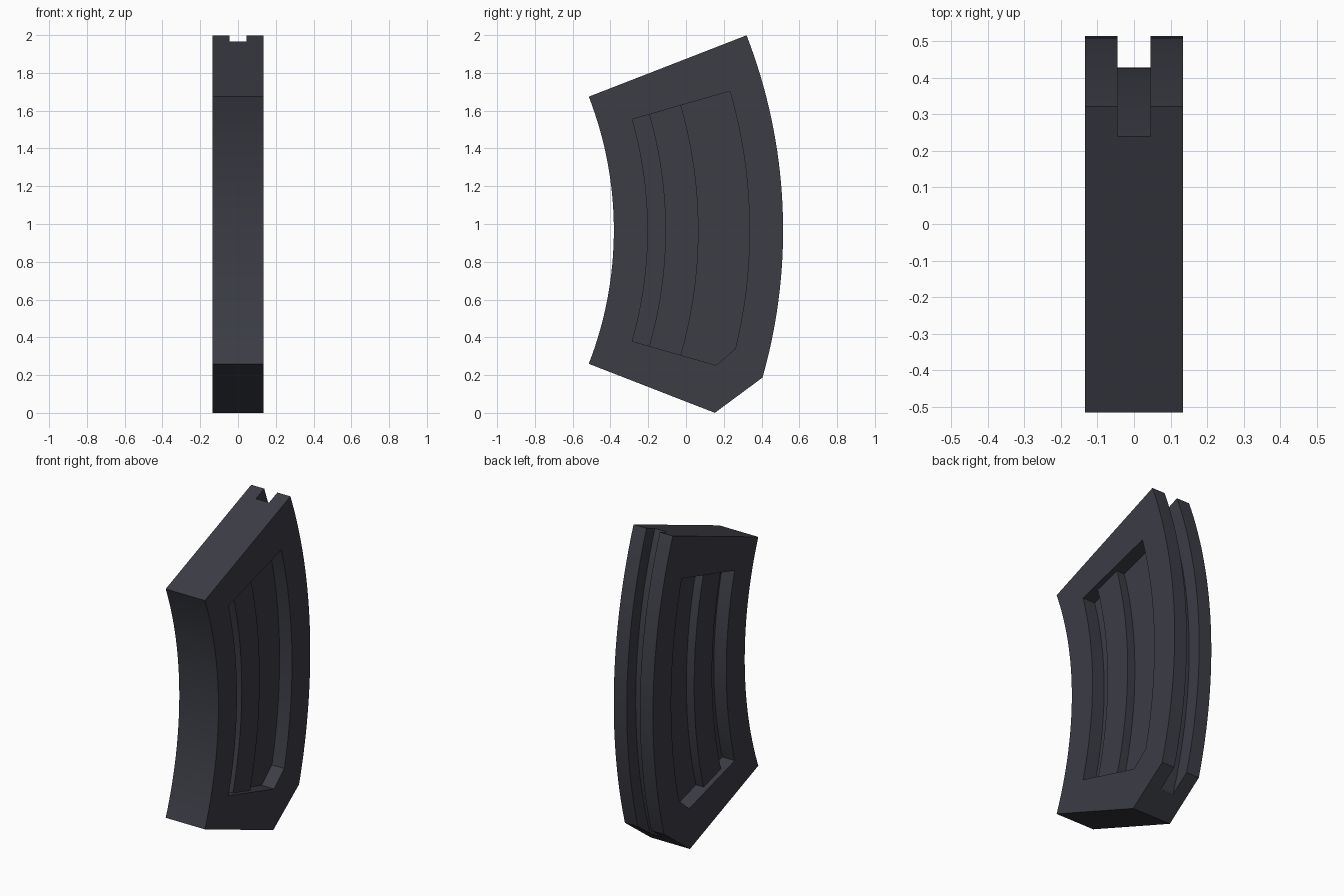
import bpy, bmesh
from math import radians, sin, cos

if "Cube" in bpy.data.objects:
    bpy.data.objects.remove(bpy.data.objects["Cube"])

CY, CZ = -2.333, 0.967      # common centre of all the arcs (y, z)
HALF = 0.134                # half thickness
DEPTH, RIB_TOP = 0.085, 0.032


def polar(r, a):
    a = radians(a)
    return (CY + r * cos(a), CZ + r * sin(a))


def arc(r, a0, a1, n=32):
    return [polar(r, a0 + (a1 - a0) * i / n) for i in range(n + 1)]


def prism(name, profile, x0, x1):
    """Extrude a (y, z) profile from x0 to x1."""
    bm = bmesh.new()
    base = bm.faces.new([bm.verts.new((x0, y, z)) for y, z in profile])
    ext = bmesh.ops.extrude_face_region(bm, geom=[base])["geom"]
    top = [g for g in ext if isinstance(g, bmesh.types.BMVert)]
    bmesh.ops.translate(bm, verts=top, vec=(x1 - x0, 0, 0))
    bmesh.ops.recalc_face_normals(bm, faces=bm.faces)
    me = bpy.data.meshes.new(name)
    bm.to_mesh(me)
    bm.free()
    ob = bpy.data.objects.new(name, me)
    bpy.context.collection.objects.link(ob)
    return ob


def combine(target, tool, op):
    mod = target.modifiers.new(tool.name, 'BOOLEAN')
    mod.operation, mod.object, mod.solver = op, tool, 'EXACT'
    bpy.context.view_layer.objects.active = target
    bpy.ops.object.modifier_apply(modifier=mod.name)
    bpy.data.objects.remove(tool, do_unlink=True)


# Curved body with chamfered lower back corner
body = prism("curved_body",
             arc(1.951, 21.25, -21.25) + [polar(2.667, -21.25)]
             + arc(2.847, -15.9, 21.25), -HALF, HALF)

# Groove down the back edge
groove = prism("groove_cutter", arc(2.76, -26, 26) + arc(3.0, 26, -26), -0.045, 0.045)
combine(body, groove, 'DIFFERENCE')

# Recessed panel and raised rib on both sides
panel = arc(2.131, 16, -16) + [polar(2.593, -16)] + arc(2.669, -13.6, 16)
rib = arc(2.224, 16.6, -16.6) + arc(2.399, -16.6, 16.6)
for s in (-1, 1):
    combine(body, prism("panel_cutter", panel, s * (HALF - DEPTH), s * (HALF + 0.1)), 'DIFFERENCE')
    combine(body, prism("rib", rib, s * (HALF - DEPTH - 0.01), s * (HALF - RIB_TOP)), 'UNION')

# Dark finish, smooth arcs with sharp edges
mat = bpy.data.materials.new("dark_grey")
mat.diffuse_color = (0.045, 0.047, 0.06, 1)
mat.use_nodes = True
mat.node_tree.nodes["Principled BSDF"].inputs["Base Color"].default_value = mat.diffuse_color
body.data.materials.clear()
body.data.materials.append(mat)
bpy.ops.object.select_all(action='DESELECT')
body.select_set(True)
bpy.context.view_layer.objects.active = body
bpy.ops.object.shade_smooth_by_angle(angle=radians(15))
